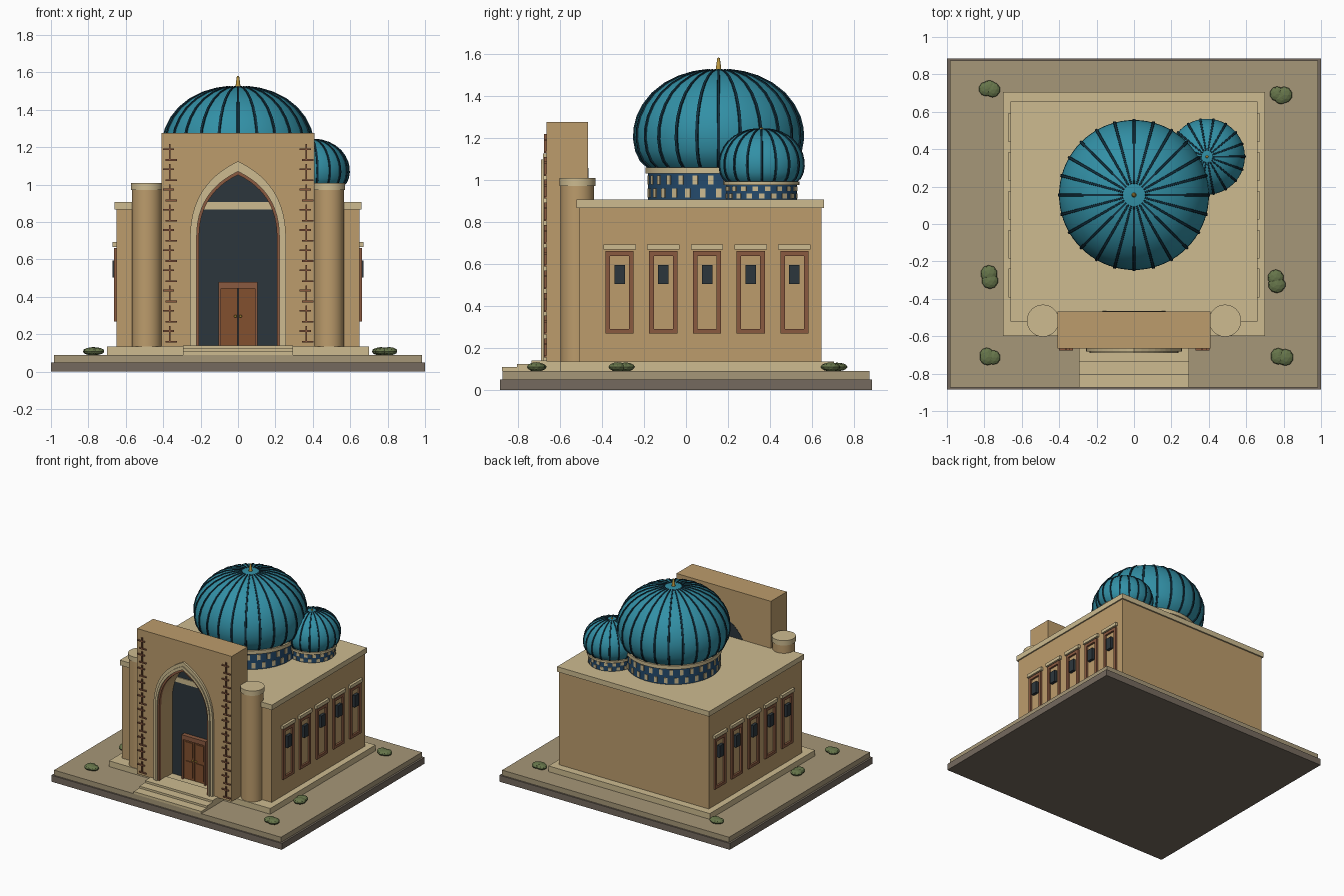
import bpy, bmesh, math, random
from mathutils import Vector, Matrix

if "Cube" in bpy.data.objects:
    bpy.data.objects.remove(bpy.data.objects["Cube"])

random.seed(4)

def mat(name, hexcol):
    c = [int(hexcol[i:i + 2], 16) / 255 for i in (0, 2, 4)]
    m = bpy.data.materials.new(name)
    m.diffuse_color = [((v + 0.055) / 1.055) ** 2.4 for v in c] + [1]
    m.use_nodes = True
    m.node_tree.nodes["Principled BSDF"].inputs["Base Color"].default_value = m.diffuse_color
    return m

SAND = mat("sand", "BC9C6C")
CREAM = mat("cream", "CDBB90")
PAVE = mat("paving", "A69778")
STONE = mat("dark_stone", "756A5E")
BRICK = mat("brick_red", "8A5A40")
DARK = mat("dark_opening", "2C363C")
WOOD = mat("door_wood", "82502F")
TEAL = mat("teal_tile", "3290A6")
RIB = mat("rib_navy", "12303E")
BLUE = mat("drum_blue", "244A6C")
GOLD = mat("gold", "C09A40")
GREEN = mat("shrub_green", "66754A")

def finish(name, bm, m, smooth=False):
    bmesh.ops.recalc_face_normals(bm, faces=bm.faces)
    me = bpy.data.meshes.new(name)
    bm.to_mesh(me)
    bm.free()
    me.materials.append(m)
    ob = bpy.data.objects.new(name, me)
    bpy.context.collection.objects.link(ob)
    if smooth:
        bpy.ops.object.select_all(action='DESELECT')
        ob.select_set(True)
        bpy.context.view_layer.objects.active = ob
        bpy.ops.object.shade_smooth_by_angle(angle=math.radians(40))
    return ob

def add_box(bm, x0, x1, y0, y1, z0, z1, rot=Matrix()):
    mx = Matrix.Translation(((x0 + x1) / 2, (y0 + y1) / 2, (z0 + z1) / 2)) @ \
        Matrix.Diagonal((x1 - x0, y1 - y0, z1 - z0, 1))
    bmesh.ops.create_cube(bm, size=1, matrix=rot @ mx)

def boxes(name, m, *dims):
    bm = bmesh.new()
    for d in dims:
        add_box(bm, *d)
    return finish(name, bm, m)

def lathe(name, profile, centre, m, seg=48):
    bm = bmesh.new()
    vs = [bm.verts.new((centre[0] + r, centre[1], z)) for r, z in profile]
    es = [bm.edges.new(p) for p in zip(vs, vs[1:])]
    bmesh.ops.spin(bm, geom=vs + es, cent=(*centre, 0), axis=(0, 0, 1),
                   angle=2 * math.pi, steps=seg, use_merge=True)
    bmesh.ops.remove_doubles(bm, verts=bm.verts, dist=1e-5)
    return finish(name, bm, m, True)

def prism(name, outline, y0, y1, m):
    bm = bmesh.new()
    f = bm.faces.new([bm.verts.new((x, y0, z)) for x, z in outline])
    ext = bmesh.ops.extrude_face_region(bm, geom=[f])["geom"]
    bmesh.ops.translate(bm, vec=(0, y1 - y0, 0),
                        verts=[v for v in ext if isinstance(v, bmesh.types.BMVert)])
    return finish(name, bm, m)

def arch(w, top, z0=0.135, spring=0.72, n=12):
    """Pointed arch outline, left foot to right foot."""
    c = spring + 0.7 * (top - spring)
    right = [(w, z0)]
    for i in range(n + 1):
        t = i / n
        right.append((w * (1 - t * t),
                      (1 - t) ** 2 * spring + 2 * t * (1 - t) * c + t * t * top))
    return [(-x, z) for x, z in right[:-1]] + right[::-1]

# Base, plinth and main block
boxes("base_slab", STONE, (-1, 1, -0.885, 0.885, 0, 0.05))
boxes("paved_court", PAVE, (-0.985, 0.985, -0.873, 0.873, 0.05, 0.09))
boxes("plinth", CREAM, (-0.7, 0.7, -0.6, 0.705, 0.09, 0.135))
boxes("main_hall", SAND, (-0.65, 0.65, -0.51, 0.645, 0.135, 0.868))
boxes("roof_cornice", CREAM, (-0.66, 0.66, -0.522, 0.656, 0.866, 0.906))
boxes("entrance_steps", CREAM,
      *[(-0.293, 0.293, -0.875 + 0.07 * i, -0.59, 0.09, 0.108 + 0.016 * i) for i in range(3)])

# Entrance portal with arched opening, frames and dark back panel
hole = arch(0.21, 1.055)
prism("entrance_portal", [(-0.41, 0.135), (-0.41, 1.275), (0.41, 1.275), (0.41, 0.135)] + hole[::-1],
      -0.665, -0.467, SAND)
prism("arch_back_panel", arch(0.212, 1.057), -0.515, -0.465, DARK)
for name, wo, to, wi, ti, y, m in (
        ("arch_frame_outer", 0.256, 1.125, 0.236, 1.095, -0.682, CREAM),
        ("arch_frame_middle", 0.237, 1.096, 0.221, 1.07, -0.69, CREAM),
        ("arch_frame_inner", 0.222, 1.072, 0.208, 1.052, -0.68, BRICK)):
    prism(name, arch(wo, to) + arch(wi, ti)[::-1], y, -0.655, m)

# Brick pattern up both portal edges
bricks = []
for s in (-1, 1):
    for i in range(10):
        z = 0.155 + i * 0.108
        c = s * 0.365
        bricks.append((c - 0.005, c + 0.005, -0.675, -0.66, z, z + 0.09))
        for dz, off in ((0, 0.008), (0.058, -0.006)):
            bricks.append((c + off - 0.03, c + off + 0.03, -0.675, -0.66, z + dz, z + dz + 0.009))
boxes("portal_brickwork", BRICK, *bricks)

# Double door
boxes("door_frame", BRICK, (-0.105, -0.092, -0.55, -0.51, 0.135, 0.48),
      (0.092, 0.105, -0.55, -0.51, 0.135, 0.48), (-0.105, 0.105, -0.55, -0.51, 0.445, 0.48))
for s, side in ((-1, "left"), (1, "right")):
    a, b = sorted((s * 0.003, s * 0.094))
    boxes("door_leaf_" + side, WOOD, (a, b, -0.535, -0.51, 0.137, 0.446),
          (a + 0.014, b - 0.014, -0.541, -0.53, 0.155, 0.28),
          (a + 0.014, b - 0.014, -0.541, -0.53, 0.31, 0.43))
    lathe("door_knob_" + side, [(0, 0.288), (0.008, 0.292), (0.008, 0.3), (0, 0.304)],
          (s * 0.014, -0.543), GOLD, 10)

    # Round corner towers
    lathe("corner_tower_" + side, [(0, 0.135), (0.08, 0.135), (0.08, 0.972), (0, 0.972)],
          (s * 0.487, -0.517), SAND, 32)
    lathe("tower_cap_" + side, [(0, 0.97), (0.086, 0.97), (0.086, 1.008), (0, 1.008)],
          (s * 0.487, -0.517), CREAM, 32)

    # Five side windows
    frames, panes, lintels = [], [], []
    xs = lambda d: sorted((s * 0.645, s * d))
    for i in range(5):
        y = -0.316 + 0.208 * i
        for d in (-1, 1):
            ya, yb = sorted((y + d * 0.067, y + d * 0.045))
            frames.append((*xs(0.664), ya, yb, 0.267, 0.66))
        for z in (0.267, 0.638):
            frames.append((*xs(0.664), y - 0.067, y + 0.067, z, z + 0.022))
        panes.append((*xs(0.672), y - 0.025, y + 0.025, 0.503, 0.595))
        lintels.append((*xs(0.67), y - 0.077, y + 0.077, 0.667, 0.692))
    boxes("window_frames_" + side, BRICK, *frames)
    boxes("window_panes_" + side, DARK, *panes)
    boxes("window_lintels_" + side, CREAM, *lintels)

# Ribbed domes on tiled drums
def dome(name, c, drum_r, z_ring, z_dome, r, z_top, ribs, tiles, rib_w):
    lathe(name + "_drum", [(0, 0.9), (drum_r, 0.9), (drum_r, z_ring), (0, z_ring)], c, BLUE)
    lathe(name + "_drum_ring", [(0, z_ring), (drum_r + 0.012, z_ring),
                                (drum_r + 0.012, z_dome), (0, z_dome)], c, CREAM)
    shape = [(0.83, 0), (0.92, 0.07), (0.975, 0.17), (1, 0.29), (0.995, 0.4), (0.96, 0.52),
             (0.89, 0.64), (0.785, 0.755), (0.64, 0.855), (0.47, 0.93), (0.3, 0.975), (0.15, 0.995)]
    h = z_top - z_dome
    prof = [(a * r * 0.99, z_dome + b * h) for a, b in shape]
    lathe(name, [(0, z_dome)] + prof + [(0, z_top)], c, TEAL, ribs * 3)
    # meridian ribs follow the dome profile
    bm = bmesh.new()
    for k in range(ribs):
        rot = Matrix.Translation((*c, 0)) @ Matrix.Rotation(math.tau * k / ribs, 4, 'Z')
        rings = []
        for i, (pr, pz) in enumerate(prof):
            p, q = prof[max(i - 1, 0)], prof[min(i + 1, len(prof) - 1)]
            n = Vector((q[1] - p[1], 0, p[0] - q[0])).normalized()
            base = Vector((pr, 0, pz))
            w = rib_w * (0.55 + 0.45 * pr / r)
            rings.append([bm.verts.new(rot @ (base + n * u * w + Vector((0, v * w, 0))))
                          for u, v in ((-0.6, -1), (0.7, -0.7), (0.7, 0.7), (-0.6, 1))])
        for a, b in zip(rings, rings[1:]):
            for j in range(4):
                bm.faces.new((a[j], a[(j + 1) % 4], b[(j + 1) % 4], b[j]))
        bm.faces.new(rings[0])
        bm.faces.new(rings[-1])
    finish(name + "_ribs", bm, RIB)
    # two rows of small tiles around the drum
    bm = bmesh.new()
    hz = (z_ring - 0.906) / 2
    for row in range(2):
        for k in range(tiles):
            rot = Matrix.Translation((*c, 0)) @ Matrix.Rotation(math.tau * (k + row * 0.5) / tiles, 4, 'Z')
            z = 0.906 + hz * (row + 0.5)
            add_box(bm, drum_r - 0.01, drum_r + 0.004, -0.013, 0.013, z - hz * 0.33, z + hz * 0.33, rot)
    finish(name + "_drum_tiles", bm, CREAM)

dome("main_dome", (0, 0.155), 0.335, 1.03, 1.058, 0.405, 1.525, 24, 28, 0.009)
dome("small_dome", (0.39, 0.36), 0.168, 0.975, 0.992, 0.205, 1.243, 18, 18, 0.007)
lathe("main_finial", [(0, 1.515), (0.014, 1.515), (0.011, 1.545), (0.006, 1.58), (0, 1.582)],
      (0, 0.155), GOLD, 12)
lathe("small_finial", [(0, 1.235), (0.01, 1.235), (0.006, 1.249), (0, 1.25)], (0.39, 0.36), GOLD, 12)

# Low shrubs around the court
for i, (x, y) in enumerate(((-0.775, 0.71), (0.785, 0.7), (-0.78, -0.285),
                            (0.765, -0.305), (-0.767, -0.7), (0.79, -0.705))):
    bm = bmesh.new()
    for k in range(3):
        a = random.uniform(0, math.tau)
        mx = Matrix.Translation((x + 0.02 * math.cos(a), y + 0.02 * math.sin(a), 0.109)) @ \
            Matrix.Diagonal((1, 1, 0.5, 1))
        bmesh.ops.create_icosphere(bm, subdivisions=2, radius=random.uniform(0.038, 0.046), matrix=mx)
    finish("shrub_%d" % (i + 1), bm, GREEN)
